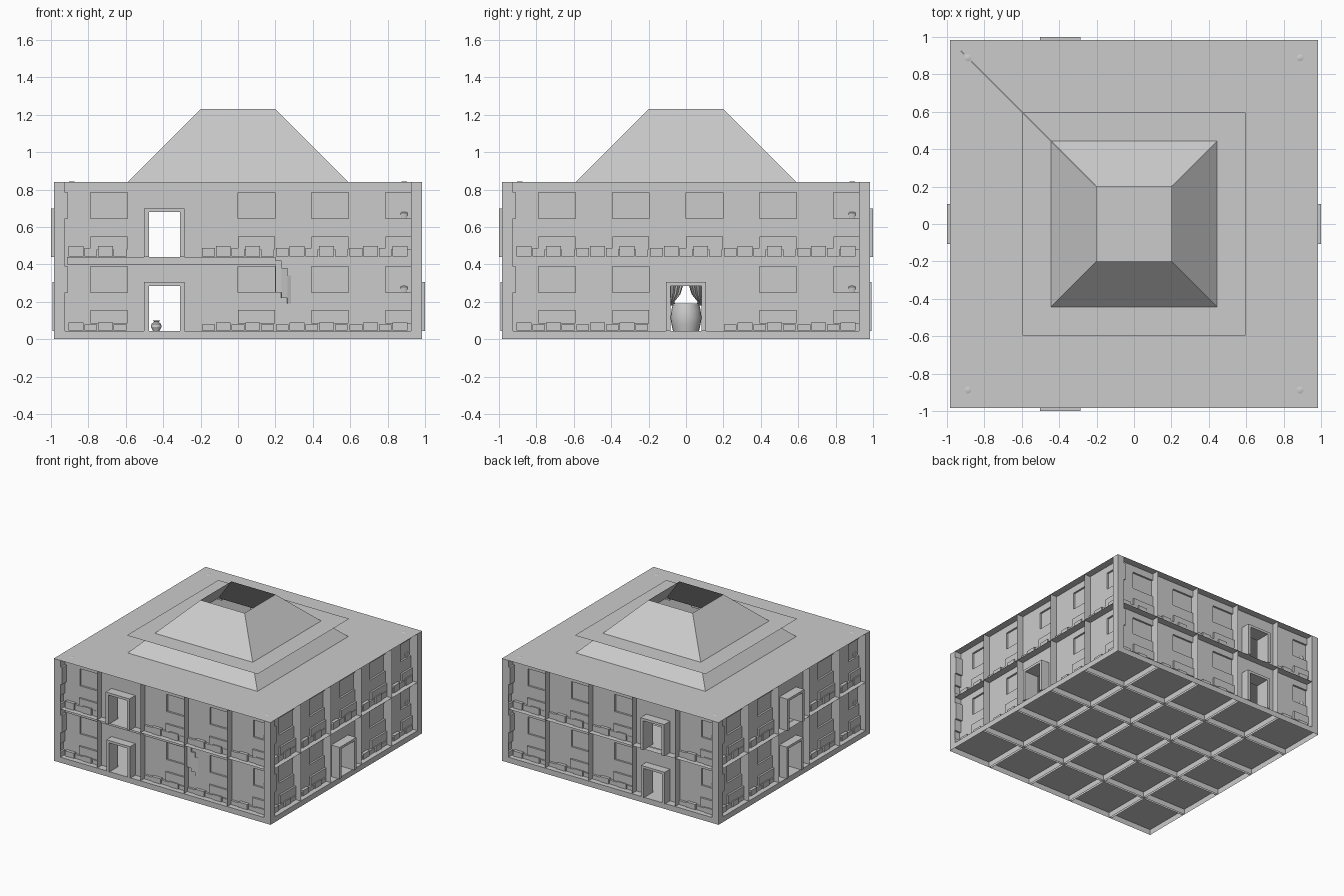
import bpy, bmesh, math
from mathutils import Matrix, Vector

if "Cube" in bpy.data.objects:
    bpy.data.objects.remove(bpy.data.objects["Cube"])

E = 0.985          # half width of the shell
T = 0.06           # wall depth, back is open
M = 2 * E / 5      # module width


def finish(bm, name, smooth=False):
    bmesh.ops.recalc_face_normals(bm, faces=bm.faces)
    me = bpy.data.meshes.new(name)
    bm.to_mesh(me)
    bm.free()
    ob = bpy.data.objects.new(name, me)
    bpy.context.collection.objects.link(ob)
    if smooth:
        for o in bpy.context.selected_objects:
            o.select_set(False)
        ob.select_set(True)
        bpy.context.view_layer.objects.active = ob
        bpy.ops.object.shade_smooth_by_angle()
    return ob


def quad(bm, *pts):
    return bm.faces.new([bm.verts.new(p) for p in pts])


def box(bm, x0, x1, y0, y1, z0, z1):
    mat = Matrix.Translation(((x0 + x1) / 2, (y0 + y1) / 2, (z0 + z1) / 2)) @ \
        Matrix.Diagonal((x1 - x0, y1 - y0, z1 - z0, 1))
    bmesh.ops.create_cube(bm, size=1, matrix=mat)


def lathe(name, profile, loc, n=16):
    bm = bmesh.new()
    rings = [[bm.verts.new((r * math.cos(2 * math.pi * i / n) + loc[0],
                            r * math.sin(2 * math.pi * i / n) + loc[1], z + loc[2]))
              for i in range(n)] for r, z in profile]
    for a, b in zip(rings, rings[1:]):
        for i in range(n):
            j = (i + 1) % n
            bm.faces.new((a[i], a[j], b[j], b[i]))
    bm.faces.new(rings[0])
    bm.faces.new(rings[-1])
    return finish(bm, name, True)


def panel(bm, u0, u1, z0, z1, t=T):
    # wall patch at depth t with returns to the main skin
    y, s = -E + t, -E + T
    quad(bm, (u0, y, z0), (u1, y, z0), (u1, y, z1), (u0, y, z1))
    if abs(t - T) > 1e-5:
        c = [(u0, z0), (u1, z0), (u1, z1), (u0, z1)]
        for (a, b), (d, e) in zip(c, c[1:] + c[:1]):
            quad(bm, (a, y, b), (d, y, e), (d, s, e), (a, s, b))


def wall_module(bm, u0, z0, z1, door, reach):
    u1, um = u0 + M, u0 + M / 2
    # side, top and bottom returns of the open-backed module
    for u in (u0, u1):
        quad(bm, (u, -E, z0), (u, -E + T, z0), (u, -E + T, z1), (u, -E, z1))
    for z in (z0, z1):
        quad(bm, (u0, -E, z), (u1, -E, z), (u1, -E + T, z), (u0, -E + T, z))
    if door:
        a, b, top = um - 0.095, um + 0.095, z0 + 0.245
        panel(bm, u0, a, z0, z1)
        panel(bm, b, u1, z0, z1)
        panel(bm, a, b, top, z1)
        f, r = -E - reach, -E + 0.11
        box(bm, a - 0.013, a + 0.012, f, r, z0, top + 0.015)
        box(bm, b - 0.012, b + 0.013, f, r, z0, top + 0.015)
        box(bm, a + 0.012, b - 0.012, f, r, top - 0.005, top + 0.015)
        return
    # plain half and half with raised stones
    panel(bm, u0, um, z0, z1)
    zs = [z0, z0 + 0.04, z0 + 0.11, z0 + 0.205, z0 + 0.345, z1]
    for (a, b), t in zip(zip(zs, zs[1:]), (T, 0.045, T, 0.075, T)):
        panel(bm, um, u1, a, b, t)
    # row of foot stones
    for i in range(5):
        c, big = u0 + M * (i + 0.5) / 5, i % 2
        w, h = (0.04, 0.052) if big else (0.034, 0.042)
        g = 0.048 if z0 > 0.2 else 0.035
        if abs(c) + w < 0.93:
            box(bm, c - w, c + w, -E + (0.035 if big else 0.042), -E + 0.1,
                z0 + 0.002, z0 + g + h - 0.042)


# Four two-storey walls, turned about the centre
doors = {("front", 0): 1, ("front", 1): 1, ("right", 0): 2,
         ("back", 0): 3, ("back", 1): 3, ("left", 0): 2, ("left", 1): 2}
for k, side in enumerate(("front", "right", "back", "left")):
    bm = bmesh.new()
    for level, (z0, z1) in enumerate(((0.045, 0.44), (0.44, 0.84))):
        for i in range(5):
            reach = 0.015 if level or side == "right" else 0.008
            wall_module(bm, -E + i * M, z0, z1, doors.get((side, level)) == i, reach)
    bm.transform(Matrix.Rotation(k * math.pi / 2, 4, 'Z'))
    finish(bm, side + "_wall")

# Floor: slab surface with tile ribs open underneath
bm = bmesh.new()
quad(bm, (-E, -E, 0.045), (E, -E, 0.045), (E, E, 0.045), (-E, E, 0.045))
for i in range(6):
    for d in ((0,) if i in (0, 5) else (-0.008, 0.008)):
        p = -E + i * M + d
        quad(bm, (p, -E, 0), (p, E, 0), (p, E, 0.045), (p, -E, 0.045))
        quad(bm, (-E, p, 0), (E, p, 0), (E, p, 0.045), (-E, p, 0.045))
finish(bm, "floor_tiles")


def square_band(name, r0, z0, r1, z1):
    bm = bmesh.new()
    for k in range(4):
        m = Matrix.Rotation(k * math.pi / 2, 3, 'Z')
        quad(bm, *[m @ Vector(p) for p in
                   ((-r0, -r0, z0), (r0, -r0, z0), (r1, -r1, z1), (-r1, -r1, z1))])
    return finish(bm, name)


# Flat roof, sloped open skylight and its flat collar
square_band("roof", E, 0.84, 0.59, 0.84)
square_band("skylight", 0.59, 0.84, 0.2, 1.23)
square_band("skylight_collar", 0.595, 0.985, 0.445, 0.985)

# Gallery around the upper floor
square_band("gallery_floor", 0.92, 0.44, 0.59, 0.44)
square_band("gallery_underside", 0.92, 0.405, 0.59, 0.405)
square_band("gallery_edge", 0.59, 0.405, 0.59, 0.44)
bm = bmesh.new()
box(bm, -0.915, 0.2, -0.94, -0.9, 0.4, 0.44)
finish(bm, "front_gallery_beam")

# Curved stair beside the front wall
bm = bmesh.new()
for i in range(9):
    a0, a1 = math.pi / 2 * (i / 9 - 1), math.pi / 2 * ((i + 1) / 9 - 1)
    top, low = 0.42 - i * 0.04, max(0.045, 0.25 - i * 0.03)
    cx, cy = 0.2, -0.755
    ring = [(cx + r * math.cos(a), cy + r * math.sin(a))
            for r, a in ((0.19, a0), (0.19, a1), (0.03, a1), (0.03, a0))]
    lo = [bm.verts.new((x, y, low)) for x, y in ring]
    hi = [bm.verts.new((x, y, top)) for x, y in ring]
    bm.faces.new(lo)
    bm.faces.new(hi)
    for j in range(4):
        n = (j + 1) % 4
        bm.faces.new((lo[j], lo[n], hi[n], hi[j]))
finish(bm, "curved_stair")

# Corner posts on both storeys
for sx in (-1, 1):
    for sy in (-1, 1):
        for z, h in ((0.25, 0.17), (0.645, 0.19)):
            lathe("corner_post", [(0.027, 0), (0.03, 0.03), (0.018, 0.04),
                                  (0.018, h - 0.02), (0.03, h), (0.012, h + 0.008)],
                  (sx * 0.888, sy * 0.888, z), 12)

# Barrel and pot on the floor
lathe("barrel", [(0.07, 0), (0.078, 0.035), (0.083, 0.07), (0.078, 0.11), (0.07, 0.145)],
      (0.6, 0, 0.045), 20)
lathe("pot", [(0.018, 0), (0.028, 0.02), (0.026, 0.037), (0.012, 0.047), (0.02, 0.055)],
      (-0.437, -0.6, 0.045), 16)

# Gathered curtains in the left doorway
for s in (-1, 1):
    bm = bmesh.new()
    rows = []
    for z, inner in ((0.29, 0.015), (0.24, 0.03), (0.2, 0.062), (0.18, 0.055)):
        rows.append([bm.verts.new((-0.88 + 0.01 * math.sin(i * 1.6),
                                   s * (inner + (0.085 - inner) * i / 12), z))
                     for i in range(13)])
    for a, b in zip(rows, rows[1:]):
        for i in range(12):
            bm.faces.new((a[i], a[i + 1], b[i + 1], b[i]))
    finish(bm, "curtain", True)
